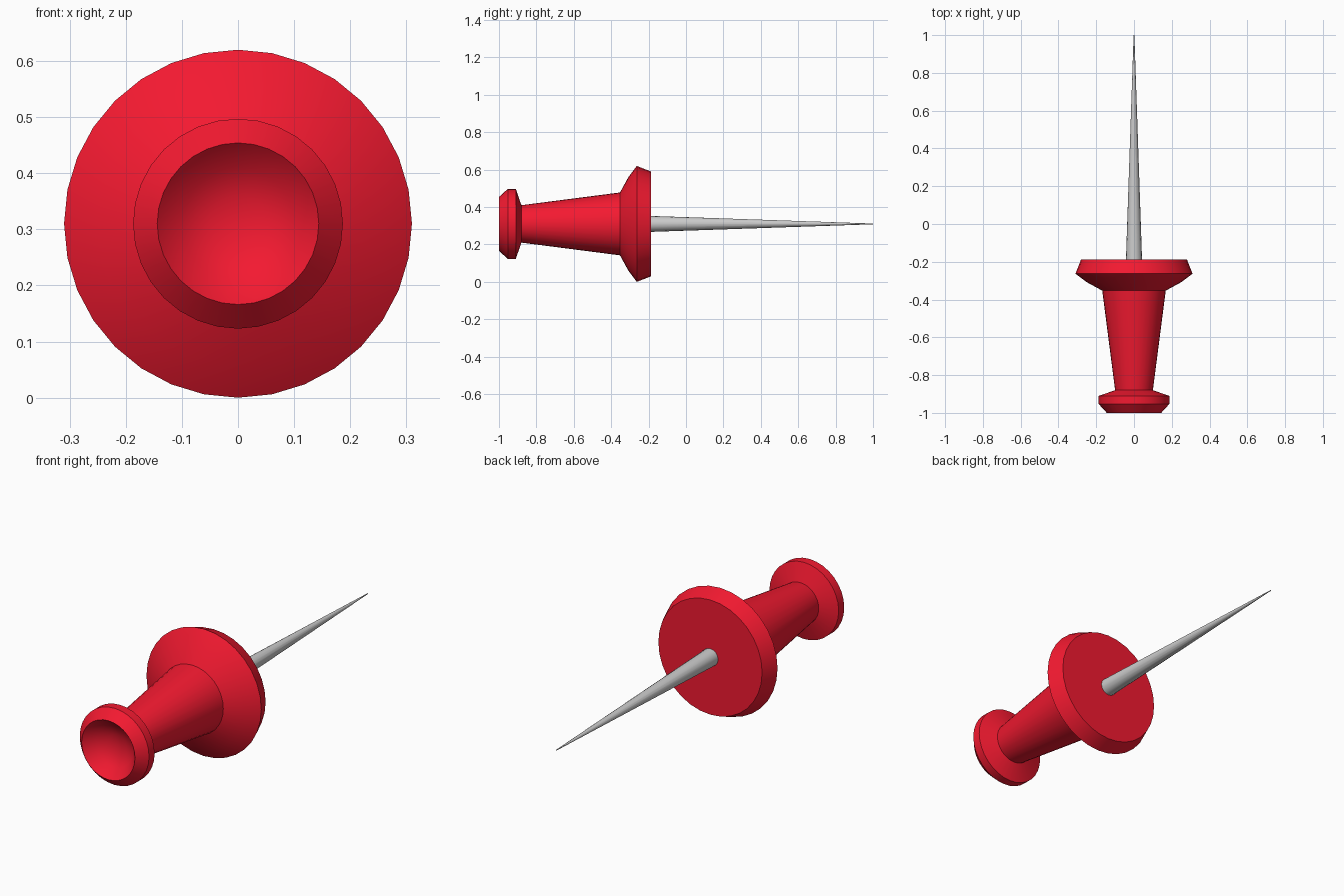
import bpy, bmesh, math

if "Cube" in bpy.data.objects:
    bpy.data.objects.remove(bpy.data.objects["Cube"])

CZ = 0.31  # height of the pin's axis


def material(name, color):
    m = bpy.data.materials.new(name)
    m.diffuse_color = color
    m.use_nodes = True
    m.node_tree.nodes["Principled BSDF"].inputs["Base Color"].default_value = m.diffuse_color
    return m


def lathe(name, profile, sides, mat=None, angle=35):
    """Revolve (y, radius) points about the y axis; radius 0 makes a pole."""
    bm = bmesh.new()
    rings = []
    for y, r in profile:
        if r == 0:
            rings.append([bm.verts.new((0, y, 0))])
        else:
            rings.append([bm.verts.new((r * math.sin(2 * math.pi * i / sides), y,
                                        r * math.cos(2 * math.pi * i / sides)))
                          for i in range(sides)])
    for a, b in zip(rings, rings[1:]):
        for i in range(sides):
            j = (i + 1) % sides
            if len(a) == 1:
                bm.faces.new((a[0], b[i], b[j]))
            elif len(b) == 1:
                bm.faces.new((a[i], b[0], a[j]))
            else:
                bm.faces.new((a[i], b[i], b[j], a[j]))
    bmesh.ops.recalc_face_normals(bm, faces=bm.faces)
    me = bpy.data.meshes.new(name)
    bm.to_mesh(me)
    bm.free()
    ob = bpy.data.objects.new(name, me)
    bpy.context.collection.objects.link(ob)
    ob.location.z = CZ
    if mat:
        me.materials.append(mat)
    bpy.ops.object.select_all(action='DESELECT')
    ob.select_set(True)
    bpy.context.view_layer.objects.active = ob
    bpy.ops.object.shade_smooth_by_angle(angle=math.radians(angle))
    return ob


red = material("red_plastic", (0.9, 0.01, 0.03, 1))

# Plastic handle: dished cap, tapered grip, wide collar
lathe("handle", [
    (-0.925, 0), (-0.932, 0.05), (-0.952, 0.10), (-1.0, 0.144),
    (-0.953, 0.187), (-0.91, 0.187), (-0.88, 0.10),
    (-0.353, 0.168), (-0.308, 0.25), (-0.263, 0.31),
    (-0.187, 0.28), (-0.187, 0),
], 32, red)

# Metal needle, its root sunk into the collar
lathe("needle", [(-0.2, 0), (-0.2, 0.043), (1.0, 0.002), (1.0, 0)], 16)
